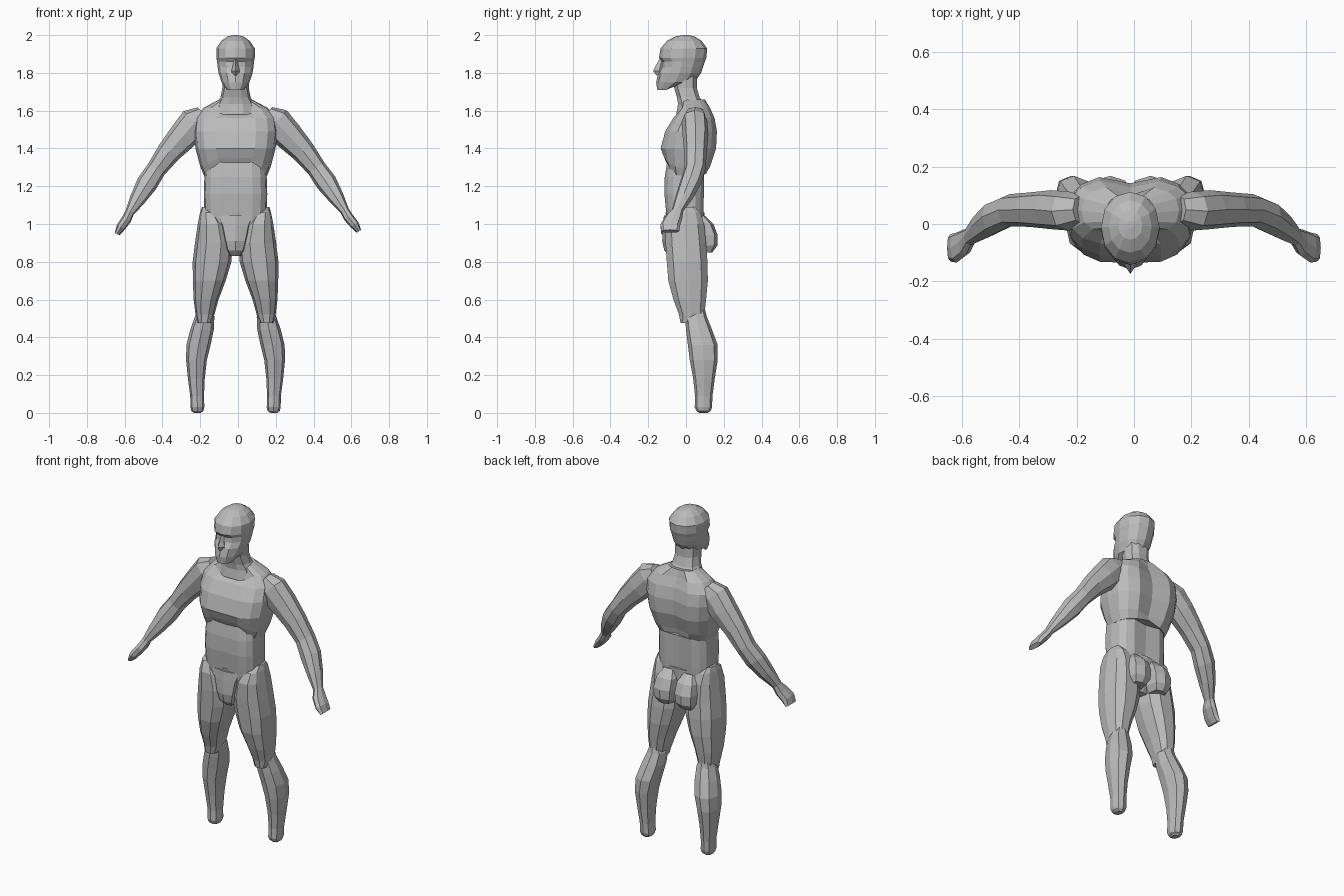
import bpy, bmesh, math
from mathutils import Vector

MID = -0.013  # body symmetry plane
skin = bpy.data.materials.new("plain_grey")
skin.diffuse_color = (0.5, 0.5, 0.5, 1)


def skin_rings(name, rings):
    """Bridge equal-sized rings of points into a closed flat-shaded mesh."""
    bm = bmesh.new()
    vs = [[bm.verts.new(p) for p in r] for r in rings]
    n = len(vs[0])
    for a, b in zip(vs, vs[1:]):
        for i in range(n):
            j = (i + 1) % n
            bm.faces.new((a[i], a[j], b[j], b[i]))
    bm.faces.new(vs[0])
    bm.faces.new(vs[-1])
    bmesh.ops.recalc_face_normals(bm, faces=bm.faces)
    me = bpy.data.meshes.new(name)
    bm.to_mesh(me)
    bm.free()
    me.materials.append(skin)
    ob = bpy.data.objects.new(name, me)
    bpy.context.collection.objects.link(ob)
    return ob


def power(v, p):
    return math.copysign(abs(v) ** p, v) if abs(v) > 1e-6 else 0.0


def loft(name, rows, n=8, p=0.8, side=1, shape=None):
    """Rows of (z, x0, x1, y0, y1), each a rounded cross-section."""
    rings = []
    for k, (z, x0, x1, y0, y1) in enumerate(rows):
        ring = []
        for i in range(n):
            a = 2 * math.pi * i / n
            c, s = power(math.cos(a), p), power(math.sin(a), p)
            v = Vector(((x0 + x1) / 2 + c * (x1 - x0) / 2,
                        (y0 + y1) / 2 + s * (y1 - y0) / 2, z))
            if shape:
                v = shape(k, v, c, s)
            ring.append((MID + side * v.x, v.y, v.z))
        rings.append(ring)
    return skin_rings(name, rings)


def centred(rows):
    return [(z, -w, w, y0, y1) for z, w, y0, y1 in rows]


# Chest: arched lower edge, spine groove, breastbone dip
def chest_shape(k, v, c, s):
    if k <= 1:
        if s < 0:
            v.z += (0.075 if k == 0 else 0.045) * min(1, max(0, (0.9 - abs(c)) * 2.5))
        else:
            v.z += 0.03 * (1 - abs(c)) * (1 - k)
    if abs(c) < 0.1 and 1 <= k <= 5:
        v.y += -0.03 if s > 0 else 0.008
    if k >= 5 and s < -0.8:
        v.z -= 0.03
    return v


loft("chest", centred([
    (1.25, .165, -.105, .112), (1.305, .187, -.122, .135), (1.40, .212, -.142, .168),
    (1.49, .222, -.118, .172), (1.56, .215, -.075, .158), (1.615, .17, -.038, .132),
    (1.66, .085, -.025, .10)]), n=16, p=0.75, shape=chest_shape)


# Abdomen with a shallow centre line
def belly_shape(k, v, c, s):
    if abs(c) < 0.1:
        v.y += 0.006 if s < 0 else -0.015
    return v


loft("abdomen", centred([
    (1.00, .155, -.105, .095), (1.08, .166, -.112, .098), (1.16, .168, -.12, .10),
    (1.25, .165, -.118, .102), (1.36, .155, -.10, .10)]),
    n=16, p=0.65, shape=belly_shape)

# Pelvis and front panel
loft("pelvis", centred([
    (.85, .05, -.06, .06), (.90, .12, -.085, .085), (1.0, .165, -.10, .095),
    (1.06, .168, -.108, .097)]), n=12)
loft("groin", centred([
    (.83, .03, -.085, .0), (.86, .05, -.115, .02), (.91, .065, -.126, .03),
    (.99, .085, -.123, .03), (1.045, .115, -.117, .03)]), n=8, p=0.7)

# Neck and head
loft("neck", centred([
    (1.58, .11, -.055, .11), (1.635, .10, -.045, .10), (1.67, .08, -.05, .075),
    (1.72, .07, -.065, .06), (1.79, .07, -.08, .06)]), n=10)


def head_shape(k, v, c, s):
    if k in (3, 4) and s < -0.3:      # eye sockets under the brow
        v.y += 0.012
    if k == 0 and s > 0:              # jaw rises toward the neck
        v.z += 0.02
    return v


loft("head", centred([
    (1.71, .045, -.152, -.06), (1.75, .074, -.158, .045), (1.80, .090, -.148, .08),
    (1.83, .095, -.142, .09), (1.86, .098, -.14, .10), (1.88, .102, -.143, .108),
    (1.93, .102, -.135, .112), (1.97, .075, -.10, .082), (1.993, .042, -.055, .045),
    (2.0, .012, -.015, .012)]), n=12, p=0.95, shape=head_shape)
loft("nose", centred([
    (1.785, .016, -.155, -.11), (1.81, .022, -.174, -.11),
    (1.835, .015, -.162, -.11), (1.872, .008, -.142, -.11)]), n=4, p=1)

thigh = [(1.09, .125, .178, -.04, .05), (1.06, .09, .188, -.09, .08),
         (1.0, .045, .20, -.115, .10), (.9, .015, .215, -.113, .11),
         (.8, .022, .227, -.106, .118), (.7, .052, .226, -.098, .12),
         (.6, .09, .222, -.07, .11), (.52, .112, .212, -.04, .10),
         (.475, .13, .20, -.03, .04)]
calf = [(.55, .13, .20, .02, .10), (.51, .112, .215, -.005, .11),
        (.44, .115, .24, .0, .138), (.36, .132, .26, .01, .168),
        (.28, .152, .262, .02, .168), (.18, .163, .252, .038, .152),
        (.09, .167, .24, .048, .14), (.03, .165, .239, .046, .138),
        (.01, .17, .234, .055, .13), (.0, .185, .22, .07, .115)]
glute = [(1.045, .03, .10, .03, .098), (1.0, .005, .13, .0, .145),
         (.94, .003, .138, .0, .168), (.885, .008, .135, .0, .166),
         (.85, .03, .115, .03, .14)]

# Arm centre line: x, y, z, half depth, half thickness (hand at the end)
arm = [(.15, .05, 1.58, .05, .05), (.20, .045, 1.54, .068, .085),
       (.265, .05, 1.47, .068, .078), (.345, .05, 1.385, .06, .064),
       (.415, .048, 1.295, .056, .052), (.468, .025, 1.22, .056, .056),
       (.52, -.01, 1.14, .046, .042), (.565, -.045, 1.07, .030, .024),
       (.585, -.065, 1.035, .046, .026), (.618, -.083, .995, .052, .024),
       (.640, -.083, .962, .048, .014)]


def build_arm(name, side):
    last = len(arm) - 1
    path = []
    for i, (x, y, z, _, _) in enumerate(arm):
        f = 1 - i / last
        path.append(Vector((x, y, z)) if side > 0 else
                    Vector((-x - .03 * f, y, z - .015 * (1 - f))))
    rings = []
    for i, (_, _, _, ru, rv) in enumerate(arm):
        t = (path[min(i + 1, last)] - path[max(i - 1, 0)])
        t.y *= 0.4
        t.normalize()
        u = (Vector((0, 1, 0)) - t * t.y).normalized()
        v = t.cross(u)
        rings.append([path[i] + u * ru * power(math.cos(a), .85) + v * rv * power(math.sin(a), .85)
                      for a in (2 * math.pi * j / 8 for j in range(8))])
    skin_rings(name, rings)


# Paired parts
for label, side in (("right", 1), ("left", -1)):
    loft(label + "_thigh", thigh, n=10, side=side)
    loft(label + "_calf", calf, n=8, side=side)
    loft(label + "_glute", glute, n=8, p=0.65, side=side)
    build_arm(label + "_arm", side)
